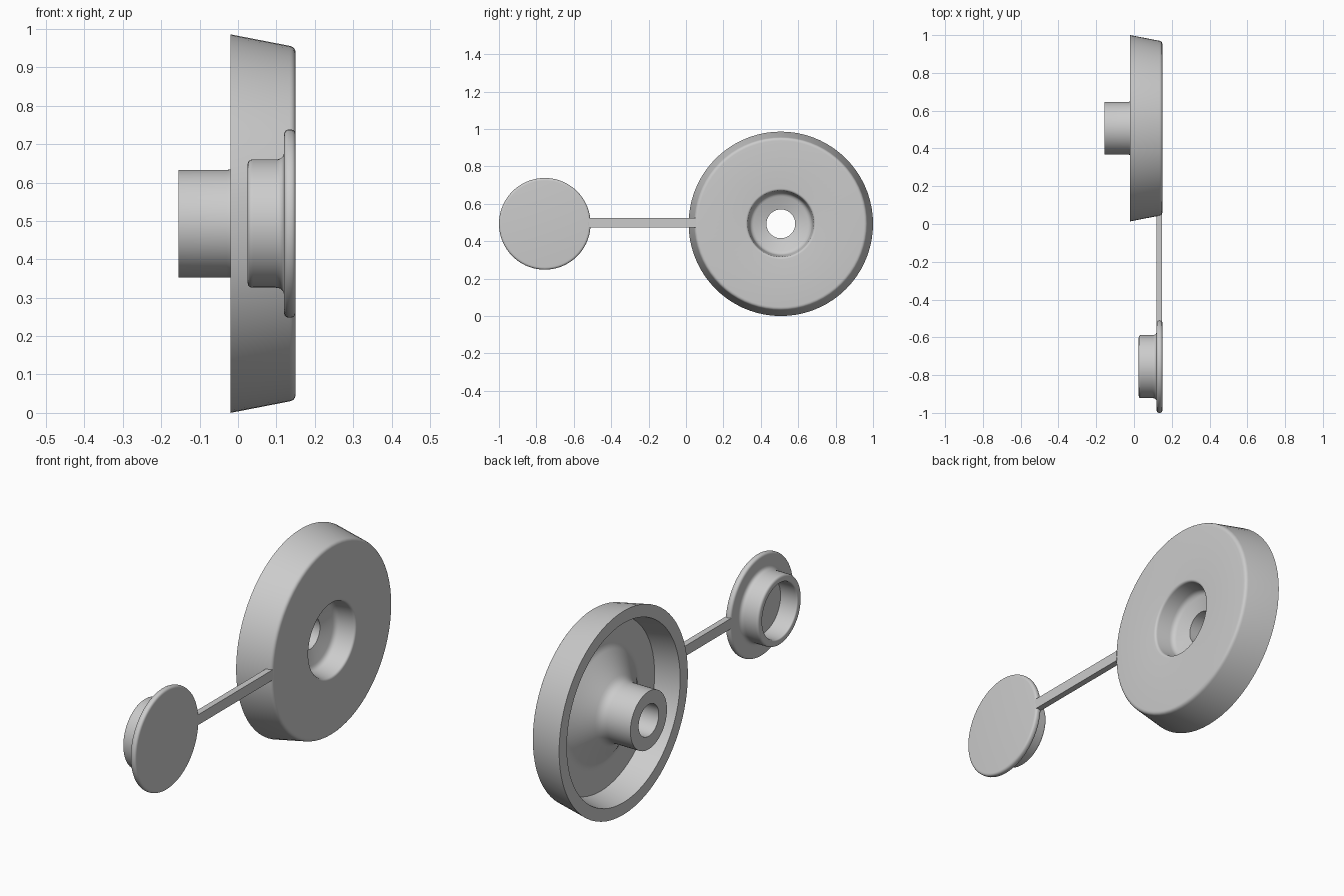
import bpy
import bmesh
from math import radians, tau
from mathutils import Vector

cube = bpy.data.objects.get("Cube")
if cube:
    bpy.data.objects.remove(cube, do_unlink=True)

grey = bpy.data.materials.new("plain_grey")
grey.use_nodes = True
grey.diffuse_color = (0.6, 0.6, 0.6, 1)
grey.node_tree.nodes["Principled BSDF"].inputs["Base Color"].default_value = (0.6, 0.6, 0.6, 1)

CENTRE_Z = 0.493


def rounded(corners, closed, steps=5):
    """Turn (x, radius, fillet) corners into a profile with rounded corners."""
    points = []
    count = len(corners)
    for i, (x, r, fillet) in enumerate(corners):
        here = Vector((x, r))
        if fillet == 0 or (not closed and i in (0, count - 1)):
            points.append(here)
            continue
        before = Vector(corners[i - 1][:2])
        after = Vector(corners[(i + 1) % count][:2])
        a = here + (before - here).normalized() * fillet
        b = here + (after - here).normalized() * fillet
        for s in range(steps + 1):
            t = s / steps
            points.append(a * (1 - t) ** 2 + here * 2 * t * (1 - t) + b * t ** 2)
    return points


def finish(name, bm, location):
    bmesh.ops.recalc_face_normals(bm, faces=bm.faces)
    mesh = bpy.data.meshes.new(name)
    bm.to_mesh(mesh)
    bm.free()
    mesh.materials.append(grey)
    obj = bpy.data.objects.new(name, mesh)
    obj.location = location
    bpy.context.collection.objects.link(obj)
    bpy.ops.object.select_all(action='DESELECT')
    obj.select_set(True)
    bpy.context.view_layer.objects.active = obj
    bpy.ops.object.shade_smooth_by_angle(angle=radians(30))
    return obj


def lathe(name, corners, y, closed, segments=72):
    """Spin a profile about the x axis."""
    bm = bmesh.new()
    verts = [bm.verts.new((p.x, 0, p.y)) for p in rounded(corners, closed)]
    edges = [bm.edges.new(pair) for pair in zip(verts, verts[1:])]
    if closed:
        edges.append(bm.edges.new((verts[-1], verts[0])))
    bmesh.ops.spin(bm, geom=verts + edges, cent=(0, 0, 0), axis=(1, 0, 0),
                   angle=tau, steps=segments, use_duplicate=False)
    bmesh.ops.remove_doubles(bm, verts=bm.verts, dist=0.0002)
    return finish(name, bm, (0, y, CENTRE_Z))


# Dished wheel with a front recess, rear hub and through hole
lathe("wheel_body", [
    (0.15, 0.178, 0.012),
    (0.15, 0.46, 0.016),
    (-0.02, 0.493, 0),
    (-0.02, 0.434, 0),
    (0.10, 0.41, 0),
    (0.10, 0.28, 0.02),
    (0.0, 0.14, 0.03),
    (-0.155, 0.14, 0),
    (-0.155, 0.077, 0),
    (0.03, 0.077, 0),
    (0.055, 0.165, 0.02),
], 0.507, True)

# Hollow plug with a rounded flange
lathe("plug_cap", [
    (0.15, 0, 0),
    (0.15, 0.245, 0.014),
    (0.12, 0.245, 0.014),
    (0.12, 0.167, 0.022),
    (0.025, 0.167, 0.014),
    (0.025, 0.133, 0.008),
    (0.115, 0.133, 0),
    (0.115, 0, 0),
], -0.755, False)

# Flat strap joining the cap to the wheel
bm = bmesh.new()
bmesh.ops.create_cube(bm, size=1)
bmesh.ops.scale(bm, vec=(0.03, 0.58, 0.05), verts=bm.verts)
finish("strap", bm, (0.1345, -0.235, CENTRE_Z + 0.005))
